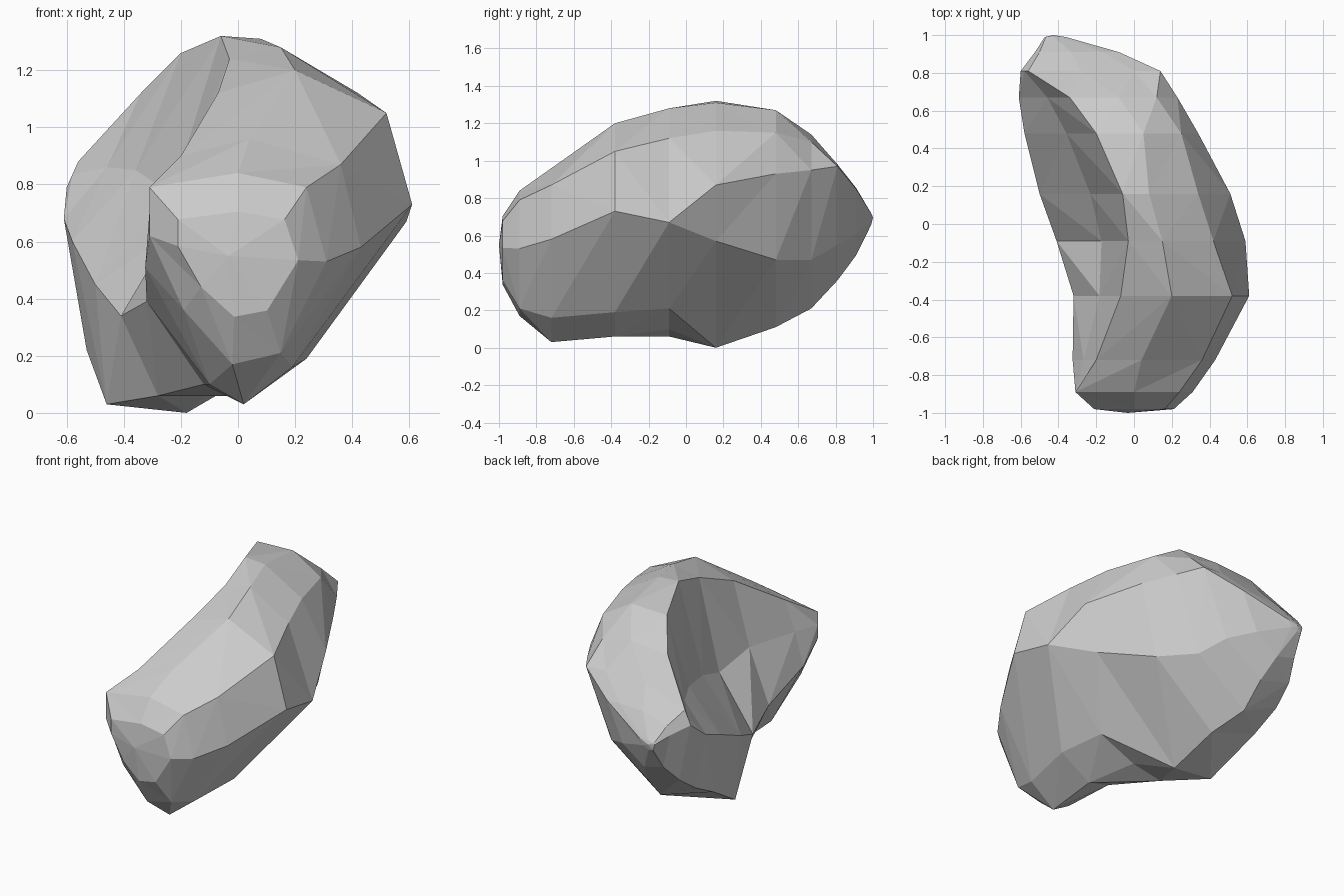
import bpy, bmesh
from mathutils import Vector

if "Cube" in bpy.data.objects:
    bpy.data.objects.remove(bpy.data.objects["Cube"])

# Cross-sections along y: (y, hollow depth on left flank, [(x, z) clockwise from the top ridge])
SECTIONS = [
    (-0.89, 0.0, [(-.31, .79), (0, .84), (.24, .79), (.31, .53), (.15, .21), (-.02, .17), (-.19, .36), (-.31, .62)]),
    (-0.72, -0.01, [(-.2, .90), (.04, .96), (.36, .87), (.43, .58), (.19, .16), (.02, .03), (-.1, .1), (-.325, .51)]),
    (-0.38, 0.03, [(-.07, 1.12), (.2, 1.2), (.52, 1.05), (.61, .73), (.24, .19), (.03, .06), (-.12, .1), (-.32, .39)]),
    (-0.09, 0.12, [(-.03, 1.24), (.15, 1.28), (.42, 1.12), (.59, .67), (.18, .21), (-.07, .1), (-.28, .06), (-.41, .34)]),
    (0.16, 0.12, [(-.06, 1.32), (.08, 1.31), (.34, 1.16), (.51, .87), (.42, .57), (-.18, 0), (-.46, .03), (-.5, .45)]),
    (0.48, 0.08, [(-.2, 1.26), (.05, 1.27), (.25, 1.15), (.34, .93), (.23, .47), (-.2, .11), (-.53, .22), (-.58, .6)]),
    (0.67, 0.04, [(-.34, 1.12), (-.08, 1.14), (.12, 1.1), (.23, .95), (.06, .47), (-.29, .21), (-.54, .32), (-.61, .68)]),
    (0.81, 0.0, [(-.56, .88), (-.28, .97), (0, .98), (.14, .97), (-.04, .55), (-.3, .36), (-.52, .42), (-.6, .79)]),
]


def ring(y, hollow, pts):
    """Section points plus one extra point that forms the left flank's hollow."""
    (tx, tz), (ux, uz) = pts[0], pts[-1]
    mid = ((tx + ux) / 2 + hollow * 0.4, (tz + uz) / 2 - hollow)
    return [Vector((x, y, z)) for x, z in pts + [mid]]


def shrink(points, centre, fx, fz):
    """Smaller end ring pulled towards a centre point."""
    return [Vector((centre.x + (p.x - centre.x) * fx, centre.y,
                    centre.z + (p.z - centre.z) * fz)) for p in points]


rings = [ring(*s) for s in SECTIONS]
back = rings[-1]
rings.insert(0, shrink(rings[0], Vector((0.0, -0.98, 0.54)), 0.68, 0.55))
rings.append(shrink(back, Vector((-0.41, 0.91, 0.68)), 0.6, 0.58))
rings.append(shrink(back, Vector((-0.45, 0.99, 0.69)), 0.15, 0.1))

# Faceted boulder body lofted through the rings, each quad split along its convex diagonal
bm = bmesh.new()
loops = [[bm.verts.new(p) for p in r] for r in rings]
n = len(loops[0])
for a, b in zip(loops, loops[1:]):
    for i in range(n):
        j = (i + 1) % n
        p, q, r, s = a[i], a[j], b[j], b[i]
        mid_pr, mid_qs = (p.co + r.co) / 2, (q.co + s.co) / 2
        axis = sum((v.co for v in a + b), Vector()) / (2 * n)
        if (mid_pr - axis).length > (mid_qs - axis).length:
            bm.faces.new((p, q, r))
            bm.faces.new((p, r, s))
        else:
            bm.faces.new((p, q, s))
            bm.faces.new((q, r, s))

# Closed ends
for loop, y in ((loops[0], -1.0), (loops[-1], 1.0)):
    c = sum((v.co for v in loop), Vector()) / n
    c.y = y
    tip = bm.verts.new(c)
    for i in range(n):
        bm.faces.new((loop[i], loop[(i + 1) % n], tip))

bmesh.ops.recalc_face_normals(bm, faces=bm.faces)
mesh = bpy.data.meshes.new("boulder")
bm.to_mesh(mesh)
bm.free()
boulder = bpy.data.objects.new("boulder", mesh)
bpy.context.collection.objects.link(boulder)
